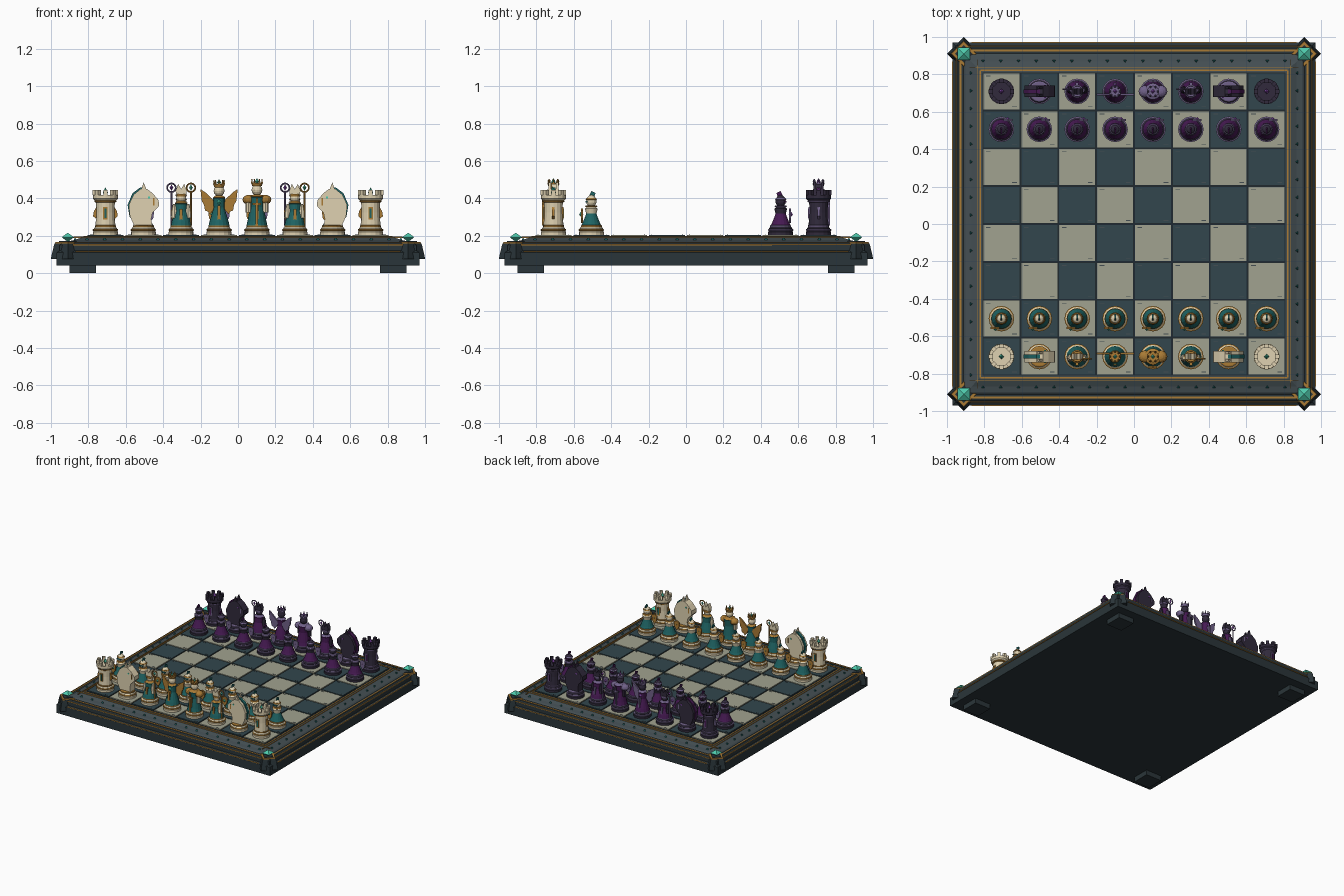
import bpy, bmesh
from math import pi, cos, sin
from mathutils import Matrix, Vector

if "Cube" in bpy.data.objects:
    bpy.data.objects.remove(bpy.data.objects["Cube"])

PLACES = [(0, 0, 0, 0)]          # where the part being built is repeated: x, y, z, turn
QUARTERS = [(0, 0, 0, k * pi / 2) for k in range(4)]
T = Matrix.Translation


def colour(name, rgb):
    m = bpy.data.materials.new(name)
    m.diffuse_color = [(c / 255) ** 2.2 for c in rgb] + [1]
    m.use_nodes = True
    m.node_tree.nodes["Principled BSDF"].inputs["Base Color"].default_value = m.diffuse_color
    return m


def emit(name, bm, mat):
    bmesh.ops.recalc_face_normals(bm, faces=bm.faces)
    me = bpy.data.meshes.new(name)
    bm.to_mesh(me)
    bm.free()
    me.materials.append(mat)
    for x, y, z, turn in PLACES:
        ob = bpy.data.objects.new(name, me)
        ob.location = (x, y, z)
        ob.rotation_euler.z = turn
        bpy.context.collection.objects.link(ob)


def lathe(name, prof, mat, n=16, at=(0, 0, 0), off=0, closed=False, tilt=None):
    bm = bmesh.new()
    rings = [[bm.verts.new((r * cos(off + 2 * pi * k / n), r * sin(off + 2 * pi * k / n), z))
              for k in range(n)] for r, z in prof]
    pairs = list(zip(rings, rings[1:])) + ([(rings[-1], rings[0])] if closed else [])
    for a, b in pairs:
        for k in range(n):
            bm.faces.new((a[k], a[(k + 1) % n], b[(k + 1) % n], b[k]))
    if not closed:
        bm.faces.new(rings[0])
        bm.faces.new(rings[-1])
    bm.transform(T(at) @ (tilt or Matrix()))
    emit(name, bm, mat)


def boxes(name, items, mat):
    bm = bmesh.new()
    for size, at in items:
        bmesh.ops.create_cube(bm, size=1, matrix=T(at) @ Matrix.Diagonal((*size, 1)))
    emit(name, bm, mat)


def ball(name, r, at, mat, scale=(1, 1, 1)):
    bm = bmesh.new()
    bmesh.ops.create_uvsphere(bm, u_segments=12, v_segments=8, radius=r,
                              matrix=T(at) @ Matrix.Diagonal((*scale, 1)))
    emit(name, bm, mat)


def gem(name, r, h, at, mat, off=0):
    lathe(name, [(.001, -h), (r, 0), (.001, h)], mat, 4, at, off)


def plate(name, pts, thick, mat, y=0, mirror=False):
    # flat outline in x and z, given a thickness along y
    bm = bmesh.new()
    for s in ((1, -1) if mirror else (1,)):
        f = bm.faces.new([bm.verts.new((s * x, y - thick / 2, z)) for x, z in pts])
        ext = bmesh.ops.extrude_face_region(bm, geom=[f])
        bmesh.ops.translate(bm, vec=(0, thick, 0),
                            verts=[v for v in ext['geom'] if isinstance(v, bmesh.types.BMVert)])
    emit(name, bm, mat)


def crown_of(name, n, R, z, r1, r2, h, mat, sides=4):
    bm = bmesh.new()
    for k in range(n):
        bmesh.ops.create_cone(bm, cap_ends=True, segments=sides, radius1=r1, radius2=r2, depth=h,
                              matrix=Matrix.Rotation(2 * pi * k / n, 4, 'Z') @ T((R, 0, z + h / 2))
                              @ Matrix.Rotation(pi / 4, 4, 'Z'))
    emit(name, bm, mat)


def hoop(name, R, r, at, mat):
    prof = [(R + r * cos(a), r * sin(a)) for a in (0, pi / 3, 2 * pi / 3, pi, 4 * pi / 3, 5 * pi / 3)]
    lathe(name, prof, mat, 16, at, closed=True, tilt=Matrix.Rotation(pi / 2, 4, 'X'))


# ---- board ----
slate, frame = colour("slate", (46, 56, 60)), colour("frame", (69, 79, 83))
gold, mint = colour("gold", (168, 122, 56)), colour("mint", (80, 200, 170))
light, dark = colour("light_tile", (160, 161, 142)), colour("dark_tile", (53, 72, 78))
teal, groove = colour("teal", (36, 100, 100)), colour("groove", (38, 46, 50))
S = 2 ** .5


def tier(name, prof, mat):
    lathe(name, [(h * S, z) for h, z in prof], mat, 4, off=pi / 4)


tier("board_base", [(.97, .04), (.97, .11), (.955, .12), (.955, .15), (.94, .163)], slate)
tier("board_frame", [(.92, .155), (.90, .172), (.87, .178), (.83, .194), (.812, .196)], frame)
tier("tile_bed", [(.81, .17), (.81, .198)], groove)
CELL = .2025
cells = [(i, j, (i - 3.5) * CELL, (j - 3.5) * CELL) for i in range(8) for j in range(8)]
for par, mat, name in ((1, light, "light_tiles"), (0, dark, "dark_tiles")):
    boxes(name, [((.193, .193, .02), (x, y, .195)) for i, j, x, y in cells if (i + j) % 2 == par], mat)
boxes("tile_inlays", [((.025, .004, .002), (x + s * .07, y - s * .082, .2055))
                      for i, j, x, y in cells for s in (1, -1)], frame)
PLACES = QUARTERS
boxes("gold_lines", [((1.74, .006, .006), (0, -.97, .115)), ((1.84, .006, .006), (0, -.952, .152)),
                     ((1.8, .01, .006), (0, -.928, .163)), ((1.64, .008, .006), (0, -.822, .196)),
                     ((1.76, .005, .006), (0, -.838, .192))], gold)
bm = bmesh.new()
for k in range(18):
    bmesh.ops.create_cone(bm, cap_ends=True, segments=3, radius1=.013, radius2=.004, depth=.012,
                          matrix=T(((k - 8.5) * .095, -.872, .181)))
emit("frame_studs", bm, teal)
boxes("foot", [((.14, .14, .05), (.83, .83, .025))], slate)
c = (.91, .91, 0)
lathe("corner_block", [(.09, .075), (.088, .09), (.075, .145), (.07, .16)], slate, 4, c)
lathe("corner_gold_rim", [(.07, .155), (.066, .167)], gold, 4, c)
lathe("corner_cap", [(.05, .16), (.046, .172)], slate, 4, c)
gem("corner_gem", .046, .024, (.91, .91, .192), mint, pi / 4)


# ---- pieces ----
def base(p, r=.067):
    lathe("piece_base", [(r, 0), (r, .016), (r * .93, .021), (r * .93, .034), (r * .8, .045)], p['body'])
    lathe("base_trim", [(r * .9, .02), (r * 1.02, .023), (r * 1.02, .029), (r * .9, .032)], p['trim'])
    lathe("base_collar", [(r * .84, .042), (r * .84, .05), (r * .74, .053)], p['trim'])


def rook(p):
    base(p)
    lathe("tower", [(.053, .05), (.049, .12), (.05, .175), (.067, .193), (.067, .213), (.05, .213),
                    (.05, .202), (.001, .202)], p['body'])
    lathe("tower_band", [(.05, .172), (.058, .176), (.058, .182), (.05, .186)], p['trim'])
    crown_of("battlements", 8, .057, .212, .0155, .0155, .028, p['body'])
    gem("tower_gem", .014, .026, (0, 0, .226), p['gem'])
    boxes("window_frame", [((.024, .106, .066), (0, 0, .115))], p['trim'])
    boxes("window", [((.012, .111, .052), (0, 0, .115))], p['robe'])
    plate("tower_fin", [(.045, .08), (.066, .1), (.062, .125), (.045, .155)], .014, p['trim'], mirror=True)


def knight(p):
    base(p)
    plate("horse_head", [(-.048, .048), (.048, .048), (.042, .085), (.05, .12), (.072, .14), (.084, .155),
                         (.082, .185), (.05, .222), (.02, .245), (-.015, .245), (-.052, .215),
                         (-.078, .16), (-.072, .1)], .062, p['body'])
    plate("mane", [(-.05, .07), (-.074, .098), (-.084, .16), (-.058, .222), (-.016, .254), (.005, .252),
                   (-.03, .21), (-.055, .16)], .022, p['robe'])
    for y in (-.02, .02):
        plate("ear", [(-.012, .24), (.018, .24), (.002, .28)], .014, p['body'], y)
    boxes("eye", [((.012, .068, .009), (.03, 0, .2))], p['gem'])
    boxes("bridle", [((.008, .066, .04), (.056, 0, .178))], p['trim'])


def robe(p, top, waist, shoulder, shade):
    lathe("robe", [(.056, .05), (.05, .075), (waist, top * .75), (shoulder, top), (.016, top + .012)], shade)
    lathe("collar", [(shoulder * .8, top), (shoulder * 1.05, top + .005), (.018, top + .016)], p['trim'])
    boxes("robe_panel", [((.016, .05, top * .6), (0, -.022, top * .35 + .03))], p['trim'])


def bishop(p):
    base(p)
    robe(p, .165, .034, .034, p['robe'])
    ball("head", .026, (0, 0, .198), p['body'])
    plate("mitre", [(-.026, .208), (.026, .208), (.03, .235), (.016, .272), (0, .245),
                    (-.016, .272), (-.03, .235)], .034, p['body'])
    lathe("mitre_band", [(.028, .204), (.03, .212), (.028, .218)], p['trim'])
    for s in (-1, 1):
        lathe("sleeve", [(.021, .09), (.017, .13), (.008, .165)], p['body'], 8, (s * .036, -.008, 0))
    lathe("staff", [(.005, .05), (.005, .228)], p['trim'], 8, (.052, -.012, 0))
    hoop("staff_ring", .023, .0045, (.052, -.012, .252), p['trim'])
    gem("staff_gem", .01, .015, (.052, -.012, .252), p['gem'])


def crown(p, z, n):
    lathe("crown_band", [(.025, z), (.031, z + .018), (.018, z + .018)], p['trim'])
    crown_of("crown_points", n, .027, z + .014, .008, .001, .024, p['trim'])
    crown_of("crown_tips", n, .027, z + .032, .0045, .003, .007, p['trim'], 6)
    gem("crown_gem", .011, .016, (0, 0, z + .026), p['gem'])


def queen(p):
    base(p)
    robe(p, .195, .028, .032, p['robe'])
    ball("head", .029, (0, 0, .235), p['body'])
    crown(p, .254, 8)
    plate("wing", [(.012, .17), (.03, .135), (.05, .11), (.06, .125), (.075, .13), (.08, .16), (.092, .18),
                   (.1, .245), (.072, .226), (.04, .195)], .012, p['trim'], .016, True)
    gem("breast_gem", .013, .016, (0, -.03, .175), p['gem'])


def king(p):
    base(p)
    robe(p, .2, .037, .042, p['robe'])
    ball("head", .029, (0, 0, .24), p['body'])
    crown(p, .26, 6)
    for s in (-1, 1):
        ball("shoulder_guard", .035, (s * .042, 0, .188), p['trim'], (1, .95, .75))
        lathe("arm", [(.016, .12), (.016, .18)], p['body'], 8, (s * .045, -.01, 0))
    boxes("sword", [((.013, .009, .12), (0, -.056, .11)), ((.045, .011, .01), (0, -.056, .165)),
                    ((.009, .009, .03), (0, -.056, .182))], p['trim'])


def pawn(p):
    base(p)
    lathe("robe", [(.054, .05), (.046, .065), (.03, .105), (.027, .115)], p['robe'])
    lathe("torso", [(.027, .11), (.034, .14), (.016, .157)], p['body'])
    lathe("collar", [(.028, .148), (.034, .152), (.028, .158)], p['trim'])
    ball("head", .028, (0, 0, .178), p['body'])
    boxes("visor", [((.036, .012, .008), (0, -.025, .178))], p['robe'])
    lathe("helmet_rim", [(.026, .187), (.031, .19), (.026, .196)], p['trim'])
    lathe("helmet", [(.026, .192), (.018, .205), (.003, .214)], p['body'])
    bm = bmesh.new()
    bmesh.ops.create_cube(bm, size=1, matrix=T((0, .006, .215)) @ Matrix.Rotation(-.4, 4, 'X')
                          @ Matrix.Diagonal((.008, .026, .03, 1)))
    emit("plume", bm, p['robe'])
    shield = [(-.058, .13), (-.034, .142), (-.01, .13), (-.014, .09), (-.034, .064), (-.054, .09)]
    plate("shield", shield, .01, p['trim'], -.05)
    gem("shield_boss", .012, .014, (-.034, -.054, .11), p['gem'])


day = dict(body=colour("ivory", (222, 208, 175)), trim=gold, robe=teal, gem=mint)
night = dict(body=colour("charcoal", (52, 46, 62)), trim=colour("dusk", (112, 98, 136)),
             robe=colour("plum", (72, 32, 84)), gem=colour("violet", (140, 80, 180)))
ROW = {rook: (0, 7), knight: (1, 6), bishop: (2, 5), queen: (3,), king: (4,), pawn: range(8)}
for p, side in ((day, -1), (night, 1)):
    for build, files in ROW.items():
        y = side * CELL * (2.5 if build is pawn else 3.5)
        PLACES = [((i - 3.5) * CELL, y, .205, pi if side > 0 else 0) for i in files]
        if build is knight:      # both knights look towards the middle
            PLACES = [(x, y, z, pi if x > 0 else 0) for x, y, z, t in PLACES]
        build(p)
